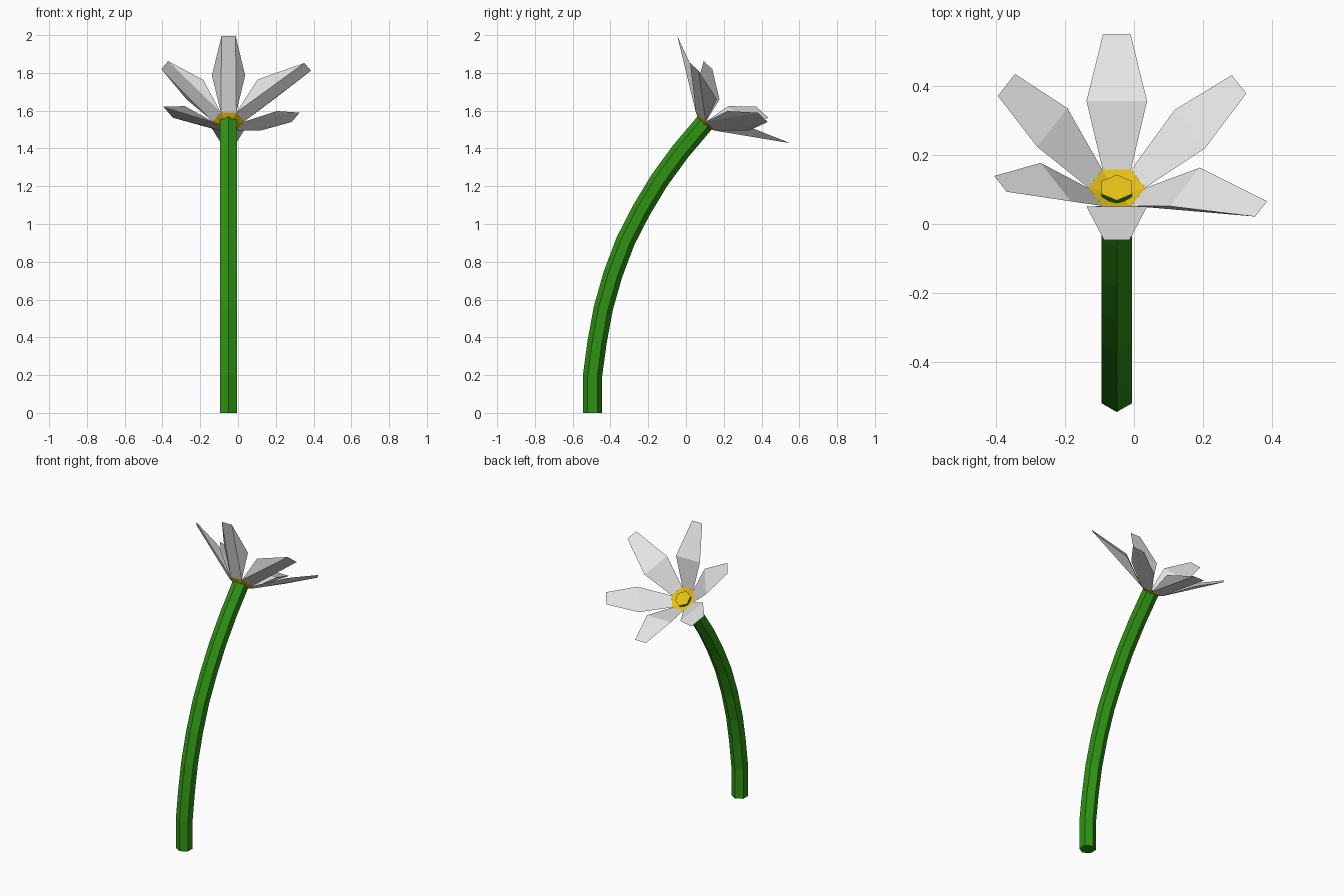
import bpy, bmesh, math
from mathutils import Vector

cube = bpy.data.objects.get("Cube")
if cube:
    bpy.data.objects.remove(cube)


def material(name, rgb):
    m = bpy.data.materials.new(name)
    m.diffuse_color = (*rgb, 1)
    m.use_nodes = True
    for node in m.node_tree.nodes:
        if node.type == 'BSDF_PRINCIPLED':
            node.inputs["Base Color"].default_value = (*rgb, 1)
    return m


WHITE = material("petal white", (0.8, 0.8, 0.8))
YELLOW = material("centre yellow", (0.8, 0.54, 0.008))
GREEN = material("stem green", (0.028, 0.29, 0.007))


def build(name, bm, mats, closed=True):
    if closed:
        bmesh.ops.recalc_face_normals(bm, faces=bm.faces[:])
    me = bpy.data.meshes.new(name)
    bm.to_mesh(me)
    bm.free()
    for m in mats:
        me.materials.append(m)
    ob = bpy.data.objects.new(name, me)
    bpy.context.collection.objects.link(ob)
    return ob


# Tilted frame of the flower head: side, up-slope, facing direction
HEAD = Vector((-0.05, 0.103, 1.54))
U = Vector((1, 0, 0))
N = Vector((0, 0.68, 0.733)).normalized()
V = N.cross(U)
if V.z < 0:
    V = -V


def head_point(angle, r, n, side=0.0):
    """Point at radius r in a direction, n above the head plane, offset sideways."""
    c, s = math.cos(angle), math.sin(angle)
    return HEAD + U * (r * c - side * s) + V * (r * s + side * c) + N * n


# Stem: hexagonal tube swept along a bent path, with a yellow end cap
path = [(-0.495, 0), (-0.495, 0.196), (-0.471, 0.373), (-0.438, 0.553),
        (-0.387, 0.733), (-0.32, 0.91), (-0.238, 1.07), (-0.143, 1.228),
        (-0.03, 1.383), (0.106, 1.544)]
pts = [Vector((-0.05, y, z)) for y, z in path]
bm = bmesh.new()
rings = []
for i, p in enumerate(pts):
    t = (pts[min(i + 1, len(pts) - 1)] - pts[max(i - 1, 0)]).normalized()
    if i == 0:
        t = Vector((0, 0, 1))
    elif i == len(pts) - 1:
        t = N
    across = t.cross(U)
    rings.append([bm.verts.new(p + 0.051 * (U * math.sin(a) + across * math.cos(a)))
                  for a in (math.radians(60 * k) for k in range(6))])
for a, b in zip(rings, rings[1:]):
    for k in range(6):
        j = (k + 1) % 6
        bm.faces.new((a[k], a[j], b[j], b[k]))
bm.faces.new(rings[0])
bm.faces.new(rings[-1]).material_index = 1
build("stem", bm, [GREEN, YELLOW])

# Flower centre: shallow flared collar around the stem end
bm = bmesh.new()
inner, outer = [[bm.verts.new(head_point(math.radians(60 * k), r, n)) for k in range(6)]
                for r, n in ((0.042, -0.014), (0.083, 0.003))]
for k in range(6):
    j = (k + 1) % 6
    bm.faces.new((inner[k], outer[k], outer[j], inner[j]))
build("flower_centre", bm, [YELLOW])

# Petals: direction, middle (radius, height), tip (radius, height), tip half width
petals = [
    ("petal_front", 90, (0.206, 0.145), (0.42, 0.233), 0.037),
    ("petal_left_front", 30, (0.228, 0.13), (0.484, 0.174), 0.035),
    ("petal_left_back", -30, (0.245, 0.122), (0.41, 0.224), 0.042),
    ("petal_back", -90, (0.21, 0.147), (0.405, 0.223), 0.04),
    ("petal_right_back", -150, (0.216, 0.144), (0.37, 0.243), 0.05),
    ("petal_right_front", 150, (0.205, 0.138), (0.39, 0.23), 0.036),
]
for name, deg, mid, tip, tip_w in petals:
    bm = bmesh.new()
    a = math.radians(deg)
    (b0, b1), (m0, m1), (t0, t1) = [
        [bm.verts.new(head_point(a, r, n, s * w)) for s in (-1, 1)]
        for (r, n), w in (((0.072, 0.003), 0.041), (mid, 0.088), (tip, tip_w))]
    bm.faces.new((b0, b1, m1, m0))      # inner upper face
    bm.faces.new((m0, m1, t1, t0))      # outer upper face
    bm.faces.new((b1, b0, t0, t1))      # underside strip
    bm.faces.new((b0, m0, t0))          # flanks
    bm.faces.new((b1, t1, m1))
    build(name, bm, [WHITE])
